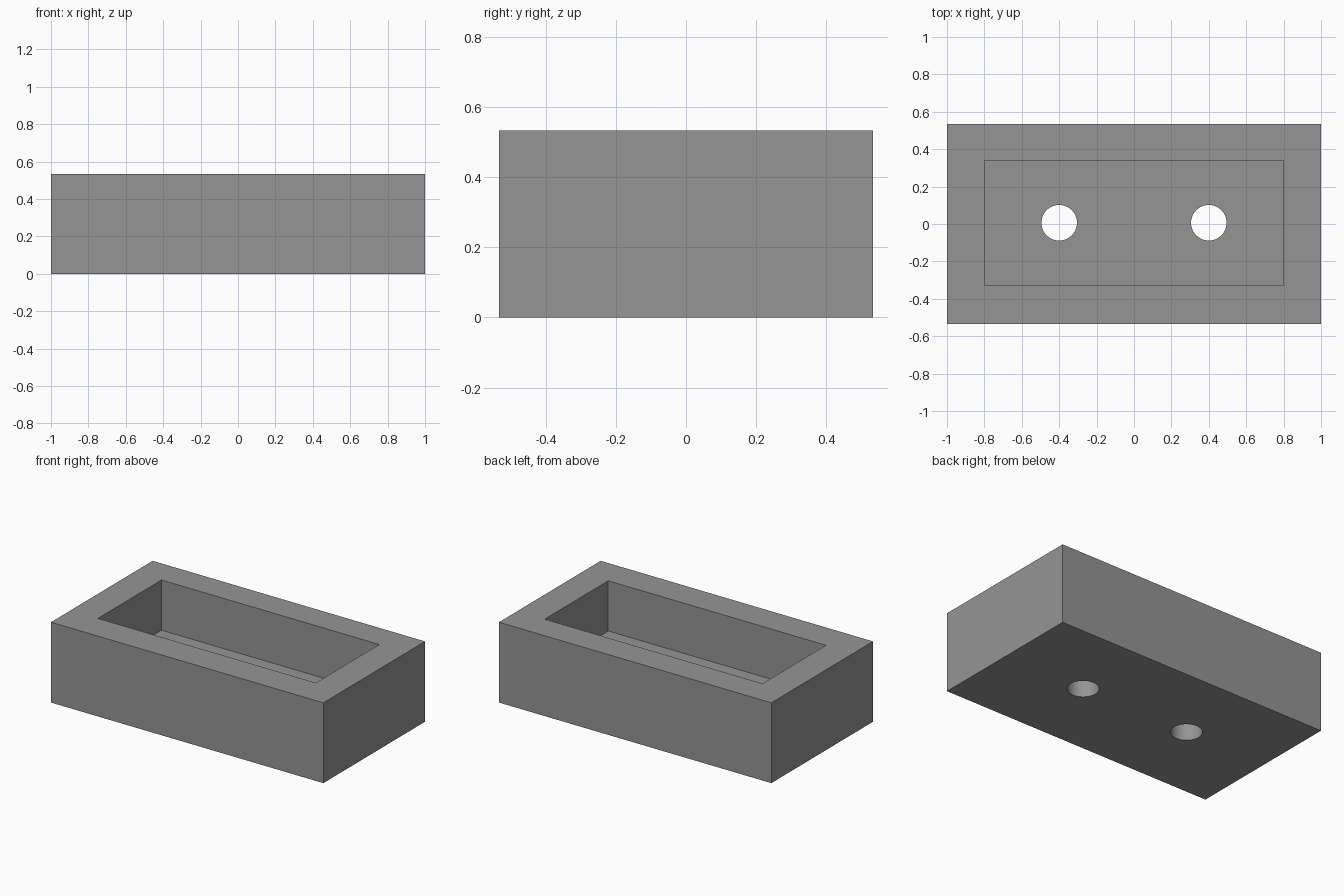
import bpy

if "Cube" in bpy.data.objects:
    bpy.data.objects.remove(bpy.data.objects["Cube"])

U = 2 / 30          # base dimension unit
OFF = 0.1 * U       # slight offset of pocket and holes toward the back

grey = bpy.data.materials.new("mid_grey")
grey.diffuse_color = (0.30, 0.30, 0.30, 1)
grey.use_nodes = True
grey.node_tree.nodes["Principled BSDF"].inputs["Base Color"].default_value = grey.diffuse_color


def box(name, size, centre):
    bpy.ops.mesh.primitive_cube_add(size=1, location=centre)
    ob = bpy.context.object
    ob.name = name
    ob.scale = size
    bpy.ops.object.transform_apply(location=False, rotation=False, scale=True)
    ob.data.materials.append(grey)
    return ob


def cut(target, cutter):
    mod = target.modifiers.new(cutter.name, 'BOOLEAN')
    mod.operation = 'DIFFERENCE'
    mod.solver = 'EXACT'
    mod.object = cutter
    cutter.hide_render = True
    bpy.context.view_layer.objects.active = target
    bpy.ops.object.modifier_apply(modifier=mod.name)
    bpy.data.objects.remove(cutter, do_unlink=True)


# Solid block
tray = box("tray_body", (30 * U, 16 * U, 8 * U), (0, 0, 4 * U))

# Rectangular pocket, open at the top
cut(tray, box("pocket_cutter", (24 * U, 10 * U, 6 * U), (0, OFF, 6 * U)))

# Two round holes through the floor
for side in (-1, 1):
    bpy.ops.mesh.primitive_cylinder_add(vertices=64, radius=0.095, depth=6 * U,
                                        location=(side * 6 * U, OFF, 1.5 * U))
    hole = bpy.context.object
    hole.name = "hole_cutter"
    hole.data.materials.append(grey)
    cut(tray, hole)

# Smooth hole walls, sharp edges elsewhere
bpy.ops.object.select_all(action='DESELECT')
tray.select_set(True)
bpy.context.view_layer.objects.active = tray
bpy.ops.object.shade_smooth_by_angle()
